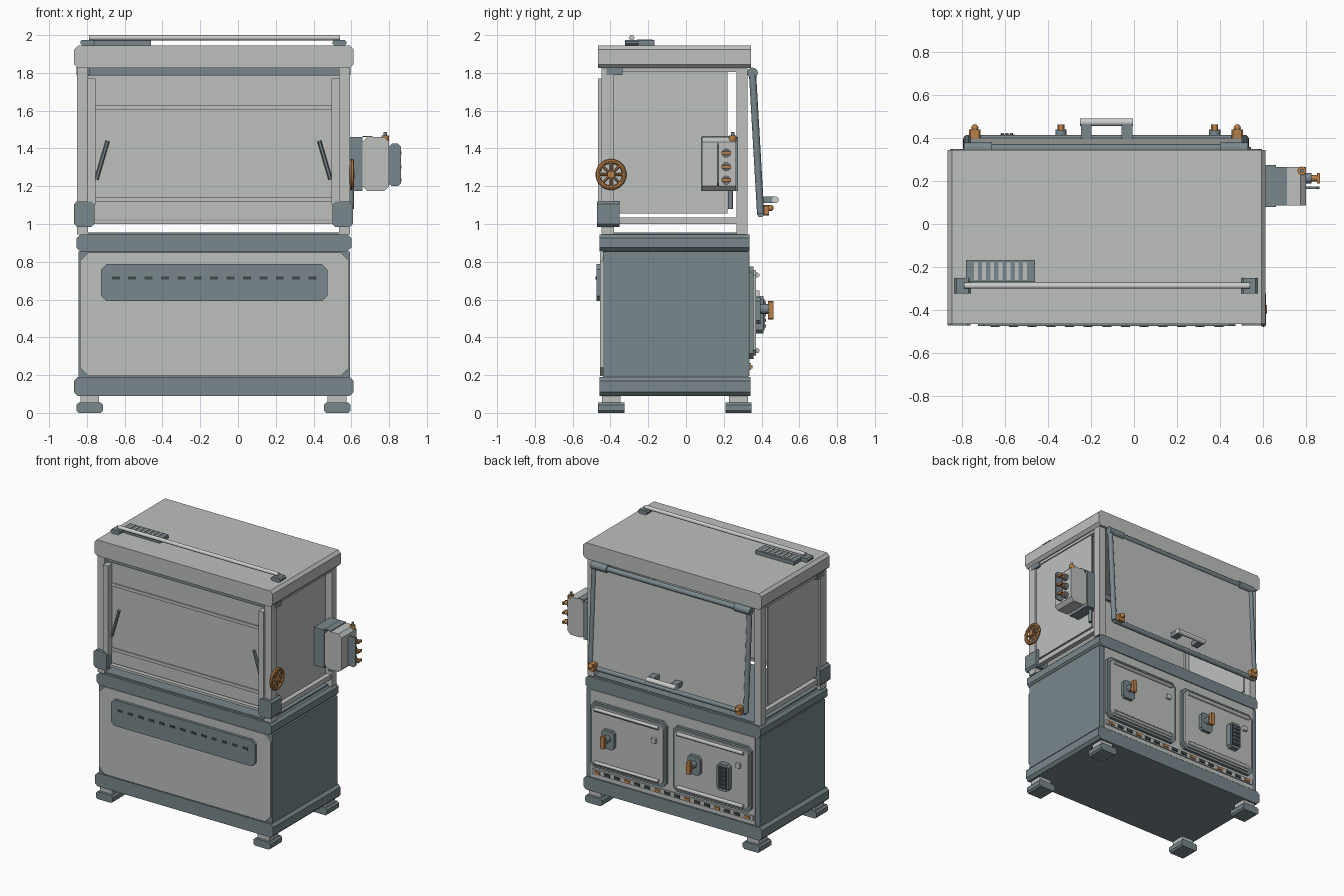
import bpy, bmesh, math
from mathutils import Vector

if "Cube" in bpy.data.objects:
    bpy.data.objects.remove(bpy.data.objects["Cube"])


def material(name, r, g, b):
    m = bpy.data.materials.new(name)
    m.use_nodes = True
    m.diffuse_color = (r, g, b, 1)
    m.node_tree.nodes["Principled BSDF"].inputs["Base Color"].default_value = (r, g, b, 1)
    return m


LIGHT = material("light grey paint", 0.51, 0.53, 0.515)
SLATE = material("slate paint", 0.19, 0.245, 0.265)
BRONZE = material("bronze", 0.48, 0.22, 0.07)
DARK = material("dark slot", 0.05, 0.065, 0.07)
STEEL = material("pale steel", 0.6, 0.62, 0.61)
MID = -0.13  # centre plane of the cabinet


def finish(bm, name, mat, smooth=False):
    mesh = bpy.data.meshes.new(name)
    bm.to_mesh(mesh)
    bm.free()
    mesh.materials.append(mat)
    ob = bpy.data.objects.new(name, mesh)
    bpy.context.collection.objects.link(ob)
    if smooth:
        for o in bpy.context.selected_objects:
            o.select_set(False)
        bpy.context.view_layer.objects.active = ob
        ob.select_set(True)
        bpy.ops.object.shade_smooth_by_angle()
    return ob


def box(name, x, y, z, mat, cham=0, axis=1):
    """Box from three (low, high) ranges; cham cuts the edges along one axis."""
    bm = bmesh.new()
    bmesh.ops.create_cube(bm, size=1)
    for v in bm.verts:
        v.co = [(r[0] + r[1]) / 2 + c * (r[1] - r[0]) for c, r in zip(v.co, (x, y, z))]
    if cham:
        edges = [e for e in bm.edges
                 if abs((e.verts[0].co - e.verts[1].co).normalized()[axis]) > 0.9]
        bmesh.ops.bevel(bm, geom=edges, offset=cham, segments=1, affect='EDGES')
    return finish(bm, name, mat)


def rod(name, a, b, radius, mat, sides=16):
    a, b = Vector(a), Vector(b)
    bm = bmesh.new()
    bmesh.ops.create_cone(bm, cap_ends=True, segments=sides, radius1=radius,
                          radius2=radius, depth=(b - a).length)
    ob = finish(bm, name, mat, sides > 8)
    ob.rotation_euler = (b - a).to_track_quat('Z', 'Y').to_euler()
    ob.location = (a + b) / 2
    return ob


def ball(name, p, radius, mat):
    bm = bmesh.new()
    bmesh.ops.create_uvsphere(bm, u_segments=12, v_segments=8, radius=radius)
    finish(bm, name, mat, True).location = p


def span(centre, half):
    return (centre - half, centre + half)


def mirrored(s, a, b):
    """Range from a to b away from the centre plane, on side s."""
    return tuple(sorted((MID + s * a, MID + s * b)))


# Feet, base, lower cabinet and belt
for s in (-1, 1):
    for yc in (-0.396, 0.278):
        box("foot_pad", mirrored(s, 0.585, 0.725), span(yc, 0.07), (0, 0.055), SLATE, 0.012)
        box("foot_neck", mirrored(s, 0.605, 0.705), span(yc, 0.05), (0.055, 0.092), LIGHT)
box("base_plinth", (-0.868, 0.612), (-0.457, 0.341), (0.09, 0.19), SLATE, 0.02)
box("lower_cabinet", (-0.845, 0.594), (-0.44, 0.33), (0.19, 0.855), SLATE)
box("middle_belt", (-0.855, 0.6), (-0.457, 0.337), (0.855, 0.945), SLATE, 0.02)
box("front_panel", (-0.837, 0.588), (-0.454, -0.44), (0.195, 0.85), LIGHT, 0.045)
box("rear_panel", (-0.81, 0.555), (0.33, 0.336), (0.195, 0.85), LIGHT)

# Slotted plaque on the front
box("front_plaque", (-0.725, 0.473), (-0.474, -0.454), (0.592, 0.787), SLATE, 0.028)
for i in range(13):
    box("plaque_slot", span(-0.647 + i * 0.0868, 0.021), (-0.478, -0.474), span(0.713, 0.008), DARK)

# Upper frame: cap, posts and rails
box("top_cap", (-0.867, 0.612), (-0.466, 0.345), (1.825, 1.945), LIGHT, 0.02)
for s in (-1, 1):
    box("front_post", mirrored(s, 0.665, 0.722), (-0.447, -0.38), (0.945, 1.825), LIGHT)
    box("rear_post", mirrored(s, 0.665, 0.722), (0.267, 0.325), (0.945, 1.825), LIGHT)
    box("side_panel", mirrored(s, 0.695, 0.707), (-0.38, 0.22), (1.055, 1.805), LIGHT)
    box("side_top_rail", mirrored(s, 0.68, 0.715), (-0.38, 0.267), (1.805, 1.825), LIGHT)
    box("side_bottom_rail", mirrored(s, 0.68, 0.715), (-0.38, 0.267), (1.0, 1.035), LIGHT)
    box("front_guide_rail", mirrored(s, 0.625, 0.667), (-0.465, -0.40), (1.1, 1.77), LIGHT)
    box("corner_block", mirrored(s, 0.63, 0.738), (-0.472, -0.352), (0.985, 1.12), SLATE, 0.015)
    box("header_block", mirrored(s, 0.66, 0.725), (-0.42, -0.335), (1.79, 1.83), SLATE)
    # Diagonal stay in front of the window
    stay = rod("window_stay", (MID + s * 0.62, -0.425, 1.235), (MID + s * 0.56, -0.425, 1.44),
               0.011, SLATE, 6)

# Front window with its crossbars
box("front_window", (-0.8, 0.54), (-0.415, -0.4), (1.025, 1.785), LIGHT)
box("front_header", (-0.79, 0.54), (-0.43, -0.38), (1.785, 1.825), SLATE)
for z in (1.617, 1.132):
    box("window_crossbar", (-0.79, 0.54), (-0.423, -0.4), span(z, 0.012), LIGHT)
box("front_sill", (-0.8, 0.54), (-0.435, -0.4), (1.0, 1.018), LIGHT)
box("work_tray", (-0.82, 0.56), (-0.44, 0.32), (0.945, 0.956), SLATE)

# Roof bar and vent
rod("roof_bar", (-0.79, -0.287, 1.986), (0.54, -0.287, 1.986), 0.014, STEEL)
for s in (-1, 1):
    box("roof_bar_bracket", mirrored(s, 0.63, 0.705), (-0.322, -0.252), (1.945, 1.975), SLATE, 0.01)
box("roof_vent", (-0.78, -0.46), (-0.27, -0.168), (1.945, 1.973), SLATE)
for i in range(7):
    box("vent_louvre", span(-0.735 + i * 0.038, 0.009), (-0.26, -0.178), (1.973, 1.978), LIGHT)

# Tilted rear sash: tubular frame, hinge collars, pane, clamps and handle
TOP_Y, TOP_Z, LOW_Y, LOW_Z = 0.352, 1.8, 0.395, 1.055
for s in (-1, 1):
    x = MID + s * 0.645
    rod("sash_side_tube", (x, TOP_Y, TOP_Z), (x, LOW_Y, LOW_Z), 0.019, SLATE)
    rod("hinge_collar", (MID + s * 0.53, TOP_Y, TOP_Z), (MID + s * 0.66, TOP_Y, TOP_Z), 0.028, SLATE)
    box("sash_clamp", span(MID + s * 0.61, 0.026), (0.385, 0.44), (1.045, 1.1), BRONZE, 0.006)
    ball("clamp_knob", (MID + s * 0.61, 0.447, 1.085), 0.017, BRONZE)
for name, y, z in (("sash_top_tube", TOP_Y, TOP_Z), ("sash_bottom_tube", LOW_Y, LOW_Z)):
    rod(name, (MID - 0.645, y, z), (MID + 0.645, y, z), 0.019, SLATE)
pane = box("sash_pane", span(0, 0.64), span(0, 0.006), span(0, 0.372), LIGHT)
pane.location = (MID, (TOP_Y + LOW_Y) / 2, (TOP_Z + LOW_Z) / 2)
pane.rotation_euler.x = math.atan2(LOW_Y - TOP_Y, TOP_Z - LOW_Z)
for x in (-0.222, -0.033):
    box("sash_handle_mount", span(x, 0.025), (0.39, 0.465), span(1.128, 0.018), SLATE)
rod("sash_handle", (-0.25, 0.473, 1.128), (-0.005, 0.473, 1.128), 0.018, STEEL)

# Rear doors with rails, latches and corner studs
for x0, x1, latch, stud in ((-0.085, 0.545, 0.375, 0.0), (-0.79, -0.14, -0.34, -0.70)):
    box("rear_door", (x0, x1), (0.336, 0.357), (0.285, 0.775), SLATE, 0.03)
    box("door_face", (x0 + 0.018, x1 - 0.018), (0.357, 0.37), (0.303, 0.757), LIGHT, 0.03)
    for z in (0.73, 0.33):
        rod("door_rail", (x0 + 0.05, 0.375, z), (x1 - 0.05, 0.375, z), 0.014, LIGHT, 12)
    box("door_stud", span(stud, 0.017), (0.37, 0.39), span(0.63, 0.017), STEEL)
    box("latch_plate", span(latch, 0.052), (0.37, 0.395), span(0.54, 0.07), SLATE, 0.018)
    rod("latch_hub", (latch, 0.39, 0.55), (latch, 0.44, 0.55), 0.026, SLATE)
    box("latch_grip", span(latch, 0.016), (0.435, 0.462), (0.495, 0.592), BRONZE, 0.006)

# Keypad on one door
box("keypad", span(-0.59, 0.048), (0.37, 0.41), span(0.52, 0.1), SLATE, 0.018)
box("keypad_face", span(-0.59, 0.034), (0.41, 0.416), span(0.52, 0.082), DARK)
for row in range(5):
    for col in (-1, 0, 1):
        box("keypad_key", span(-0.59 + col * 0.021, 0.007), (0.416, 0.424),
            span(0.46 + row * 0.03, 0.009), SLATE)

# Row of bronze and dark tabs under the doors
box("tab_strip", (-0.8, 0.54), (0.336, 0.345), span(0.245, 0.018), LIGHT)
for i in range(16):
    box("strip_tab", span(-0.75 + i * 0.083, 0.024), (0.345, 0.352), span(0.245, 0.009),
        BRONZE if i % 3 == 0 else DARK)

# Handwheel on the side
WX, WY, WZ, WR = 0.602, -0.397, 1.262, 0.07
bpy.ops.mesh.primitive_torus_add(major_radius=WR, minor_radius=0.012, major_segments=32,
                                 minor_segments=8, location=(WX, WY, WZ),
                                 rotation=(0, math.pi / 2, 0))
wheel = bpy.context.object
wheel.name = "handwheel_rim"
wheel.data.materials.append(BRONZE)
bpy.ops.object.shade_smooth_by_angle()
for i in range(8):
    a = i * math.pi / 4
    rod("handwheel_spoke", (WX, WY, WZ),
        (WX, WY + WR * math.cos(a), WZ + WR * math.sin(a)), 0.007, BRONZE, 8)
rod("handwheel_hub", (0.585, WY, WZ), (0.618, WY, WZ), 0.02, BRONZE)

# Control box on the side: housing, fin, knobs, aerial and conduit
box("control_back", (0.575, 0.66), (0.08, 0.275), (1.175, 1.46), SLATE)
box("control_housing", (0.66, 0.8), (0.085, 0.265), (1.175, 1.46), LIGHT, 0.025)
box("control_top_plate", (0.66, 0.712), (0.085, 0.265), (1.46, 1.466), SLATE)
box("control_fin", (0.8, 0.863), (0.163, 0.174), (1.2, 1.425), SLATE, 0.015)
for z in (1.375, 1.303, 1.232):
    rod("control_knob_base", (0.8, 0.213, z), (0.825, 0.213, z), 0.024, SLATE)
    rod("control_knob", (0.825, 0.213, z), (0.85, 0.213, z), 0.015, BRONZE)
    box("control_knob_tip", (0.85, 0.865), span(0.213, 0.024), span(z, 0.008), BRONZE)
rod("aerial_base", (0.78, 0.247, 1.44), (0.78, 0.247, 1.468), 0.02, BRONZE)
rod("aerial", (0.78, 0.247, 1.465), (0.78, 0.247, 1.488), 0.009, SLATE)
rod("conduit", (0.6, 0.235, 1.08), (0.6, 0.235, 1.18), 0.013, SLATE)
